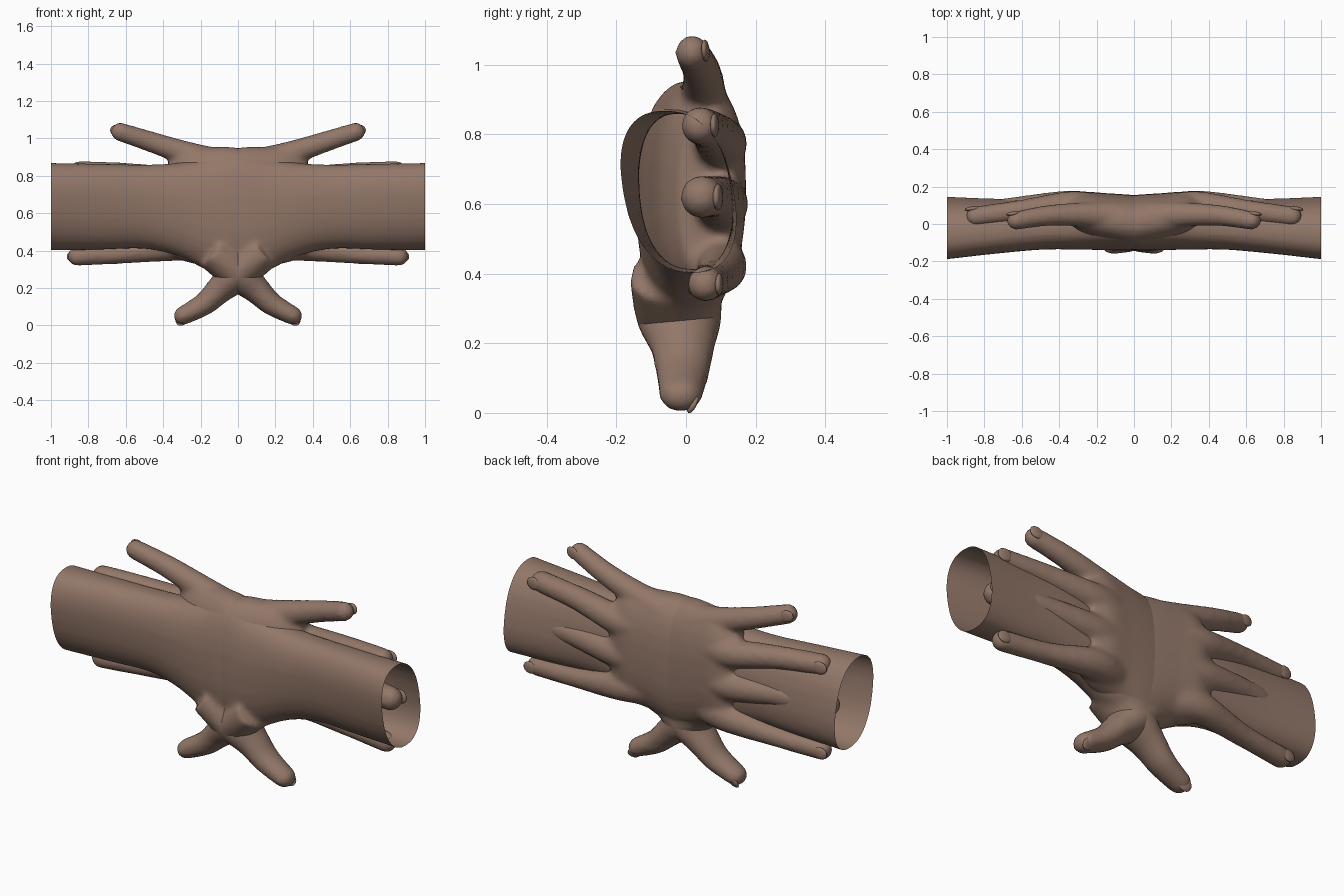
import bpy, bmesh
from math import cos, sin, pi
from mathutils import Vector

cube = bpy.data.objects.get("Cube")
if cube:
    bpy.data.objects.remove(cube)

skin = bpy.data.materials.new("warm_brown_skin")
skin.use_nodes = True
colour = (0.29, 0.185, 0.14, 1)
skin.diffuse_color = colour
skin.node_tree.nodes["Principled BSDF"].inputs["Base Color"].default_value = colour


def spline(points, t):
    """Smooth curve through tuples of any length, t from 0 to 1."""
    n = len(points) - 1
    i = min(int(t * n), n - 1)
    u = t * n - i
    a, b, c, d = (points[max(0, min(n, i + k))] for k in (-1, 0, 1, 2))
    return [0.5 * (2 * q + (r - p) * u + (2 * p - 5 * q + 4 * r - s) * u ** 2
                   + (3 * q - p - 3 * r + s) * u ** 3)
            for p, q, r, s in zip(a, b, c, d)]


def power(v, e):
    return abs(v) ** e * (1 if v >= 0 else -1)


def loft(bm, loops):
    """Skin a row of point loops and cap both ends."""
    rows = [[bm.verts.new(p) for p in loop] for loop in loops]
    sides = len(rows[0])
    for p, q in zip(rows, rows[1:]):
        for j in range(sides):
            m = (j + 1) % sides
            bm.faces.new((p[j], p[m], q[m], q[j]))
    bm.faces.new(rows[0][::-1])
    bm.faces.new(rows[-1])


def oval(centre, u, v, sides=16):
    angles = [2 * pi * j / sides for j in range(sides)]
    return [centre + u * cos(a) + v * sin(a) for a in angles]


def frame(along, out):
    """Unit directions: along, outward and sideways."""
    along = along.normalized()
    out = Vector(out)
    out = (out - along * out.dot(along)).normalized()
    return along, out, along.cross(out)


def add_body(bm, sections, rings=36, sides=28):
    """Loft rounded sections (x, front y, back y, bottom z, top z)."""
    loops = []
    for k in range(rings + 1):
        x, front, back, low, high = spline(sections, k / rings)
        cy, cz, hy, hz = (front + back) / 2, (low + high) / 2, (back - front) / 2, (high - low) / 2
        lean = 0.04 * max(0, -x)
        loop = []
        for j in range(sides):
            a = 2 * pi * j / sides
            c, s = power(cos(a), 0.85), power(sin(a), 0.85)
            loop.append(Vector((x, cy + hy * c - lean * s, cz + hz * s)))
        loops.append(loop)
    loft(bm, loops)


def add_finger(bm, path, depth=1.0, steps=20):
    """Round tube along (x, y, z, radius) points with a domed tip."""
    samples = [spline(path, k / steps) for k in range(steps + 1)]
    centres = [Vector(s[:3]) for s in samples]
    loops = []
    for k in range(steps + 1):
        tangent = centres[min(k + 1, steps)] - centres[max(k - 1, 0)]
        along, out, side = frame(tangent, (0, 1, 0))
        r = samples[k][3]
        loops.append(oval(centres[k], out * r * depth, side * r))
    for k in range(1, 6):
        a = k * pi / 2 / 5.5
        small = r * cos(a)
        loops.append(oval(centres[-1] + along * r * sin(a), out * small * depth, side * small))
    loft(bm, loops)


def add_nail(bm, path, direction):
    """Thin oval nail lying on the back of a fingertip."""
    tip, r = Vector(path[-1][:3]), path[-1][3]
    along, out, side = frame(tip - Vector(path[-2][:3]), direction)
    centre = tip + along * r * 0.25 + out * r * 0.8
    loops = []
    for k in range(1, 10):
        a = pi * k / 10
        width = r * sin(a)
        loops.append(oval(centre - along * r * 0.75 * cos(a), out * width * 0.22, side * width * 0.62))
    loft(bm, loops)


# Forearm, wrist and palm
body = [(-1.06, -.187, .14, .40, .87), (-.75, -.155, .13, .405, .865),
        (-.5, -.135, .13, .41, .86), (-.32, -.135, .13, .37, .87),
        (-.15, -.14, .14, .29, .90), (0, -.14, .155, .26, .95),
        (.15, -.11, .165, .31, .955), (.28, -.075, .172, .34, .945),
        (.37, -.02, .14, .38, .88)]
# Digits as centre points with radius
index = [(.2, .06, .43, .09), (.34, .10, .42, .076), (.6, .08, .385, .054), (.86, .055, .37, .052)]
middle = [(.2, .07, .6, .09), (.34, .1, .6, .08), (.62, .085, .62, .062), (.89, .045, .62, .062)]
ring = [(.2, .07, .77, .09), (.34, .1, .775, .076), (.6, .07, .81, .06), (.845, .04, .825, .055)]
little = [(.1, .04, .86, .085), (.28, .05, .92, .066), (.46, .045, .98, .056), (.63, .018, 1.035, .05)]
thumb = [(-.14, -.04, .4, .1), (0, -.02, .28, .1), (.1, -.01, .19, .075),
         (.18, -.01, .115, .062), (.295, -.015, .052, .05)]

bm = bmesh.new()
add_body(bm, body)
for path in (index, middle, ring, little):
    add_finger(bm, path)
add_finger(bm, thumb, 1.25)
raw = bpy.data.meshes.new("right_hand_raw")
bm.to_mesh(raw)
bm.free()

# Fuse the parts into one skin and soften the webs
source = bpy.data.objects.new("right_hand_source", raw)
bpy.context.collection.objects.link(source)
fuse = source.modifiers.new("fuse", 'REMESH')
fuse.mode = 'VOXEL'
fuse.voxel_size = 0.015
soften = source.modifiers.new("soften", 'SMOOTH')
soften.factor = 0.5
soften.iterations = 5
graph = bpy.context.evaluated_depsgraph_get()
fused = bpy.data.meshes.new_from_object(source.evaluated_get(graph))
bpy.data.objects.remove(source)

# Cut the forearm open, add nails, then mirror for the other hand
for name, flip in (("right_hand", 1), ("left_hand", -1)):
    bm = bmesh.new()
    bm.from_mesh(fused)
    bmesh.ops.bisect_plane(bm, geom=bm.verts[:] + bm.edges[:] + bm.faces[:],
                           plane_co=(-1, 0, 0), plane_no=(-1, 0, 0), clear_outer=True)
    for path in (index, middle, ring, little):
        add_nail(bm, path, (0, 1, 0))
    add_nail(bm, thumb, (0, 1, -0.6))
    for v in bm.verts:
        v.co.x *= flip
    if flip < 0:
        bmesh.ops.reverse_faces(bm, faces=bm.faces[:])
    for f in bm.faces:
        f.smooth = True
    mesh = bpy.data.meshes.new(name)
    bm.to_mesh(mesh)
    bm.free()
    mesh.materials.clear()
    mesh.materials.append(skin)
    bpy.context.collection.objects.link(bpy.data.objects.new(name, mesh))
